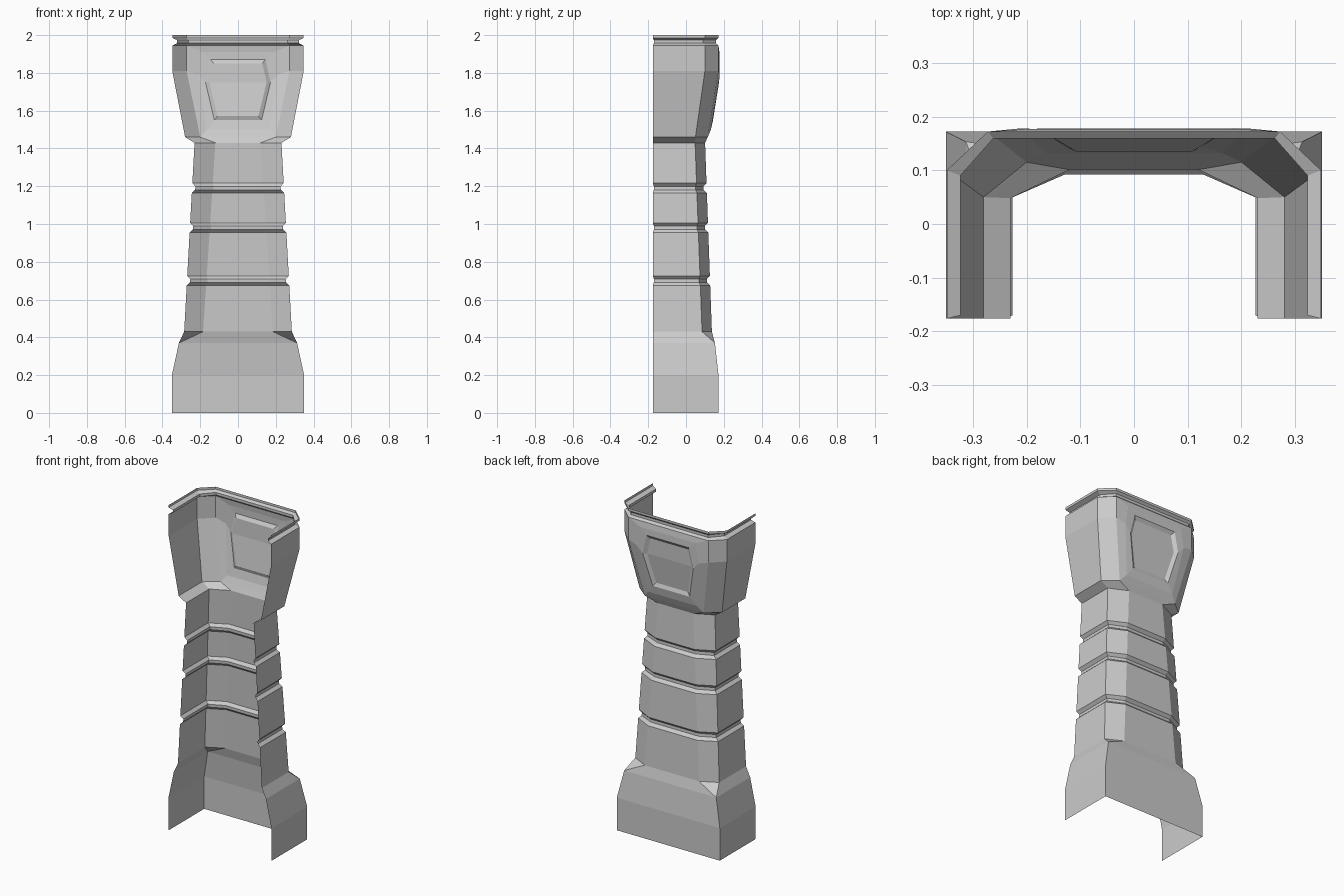
import bpy, bmesh

if "Cube" in bpy.data.objects:
    bpy.data.objects.remove(bpy.data.objects["Cube"])

FRONT = -0.176


def half_row(z, sx, cy, cx, by, front=FRONT):
    """Half of the U-shaped section: side wall, chamfer, back wall."""
    return [(sx, front, z), (sx, cy, z), (cx, by, z)]


def full(half):
    return half + [(-x, y, z) for x, y, z in reversed(half)]


def make_object(name, build):
    bm = bmesh.new()
    build(bm)
    bmesh.ops.remove_doubles(bm, verts=bm.verts, dist=0.0005)
    bmesh.ops.recalc_face_normals(bm, faces=bm.faces)
    mesh = bpy.data.meshes.new(name)
    bm.to_mesh(mesh)
    bm.free()
    ob = bpy.data.objects.new(name, mesh)
    bpy.context.collection.objects.link(ob)


def loft(bm, rows, skip_back=(), closed=False):
    """Bridge rows; skip_back lists row gaps whose back wall is left open."""
    loops = [[bm.verts.new(p) for p in full(r)] for r in rows]
    n = len(loops[0])
    for i, (a, b) in enumerate(zip(loops, loops[1:])):
        for j in range(n if closed else n - 1):
            if j == 2 and i in skip_back:
                continue
            k = (j + 1) % n
            quad = (a[j], a[k], b[k], b[j])
            if (a[j].co - a[k].co).length < 0.0005:
                quad = (a[j], b[k], b[j])
            if (quad[0].co - quad[1].co).length > 0.0005:
                bm.faces.new(quad)
    return loops


def shaft_row(z, inset=0.0):
    t = (z - 0.43) / 1.0
    mix = lambda a, b: a + (b - a) * t
    return half_row(z, mix(0.285, 0.23) - inset, mix(0.085, 0.048) - inset * 0.4,
                    mix(0.185, 0.12) - inset * 0.4, mix(0.137, 0.101) - inset,
                    FRONT + inset * 0.35)


# Square flared base, ending in corner facets under the shaft
def base(bm):
    loft(bm, [half_row(0, 0.35, 0.172, 0.35, 0.172),
              half_row(0.2, 0.35, 0.172, 0.35, 0.172),
              half_row(0.37, 0.313, 0.153, 0.313, 0.153),
              shaft_row(0.43)])


# Tapered shaft with three grooves
def shaft(bm):
    rows = [shaft_row(0.43)]
    for z in (0.70, 0.98, 1.19):
        rows += [shaft_row(z - 0.026), shaft_row(z - 0.009, 0.017),
                 shaft_row(z + 0.009, 0.017), shaft_row(z + 0.026)]
    rows.append(shaft_row(1.43))
    loft(bm, rows)


# Flared capital with rim groove and recessed back panel
def capital(bm):
    rows = [shaft_row(1.43),
            half_row(1.46, 0.28, 0.05, 0.20, 0.115),
            half_row(1.81, 0.348, 0.10, 0.272, 0.172),
            half_row(1.945, 0.348, 0.10, 0.272, 0.172),
            half_row(1.957, 0.323, 0.09, 0.262, 0.159, FRONT + 0.006),
            half_row(1.973, 0.323, 0.09, 0.262, 0.159, FRONT + 0.006),
            half_row(1.985, 0.348, 0.10, 0.272, 0.172),
            half_row(2.0, 0.348, 0.10, 0.272, 0.172)]
    loft(bm, rows, skip_back=(1, 2))
    rings = [[rows[1][2], rows[2][2], rows[3][2]],
             [(0.165, 0.132, 1.50), (0.21, 0.178, 1.79), (0.19, 0.177, 1.91)],
             [(0.125, 0.143, 1.55), (0.172, 0.175, 1.75), (0.145, 0.178, 1.87)],
             [(0.108, 0.135, 1.572), (0.152, 0.161, 1.75), (0.128, 0.164, 1.85)]]
    p = loft(bm, rings, closed=True)[-1]
    bm.faces.new((p[0], p[1], p[4], p[5]))
    bm.faces.new((p[1], p[2], p[3], p[4]))


make_object("column_base", base)
make_object("column_shaft", shaft)
make_object("column_capital", capital)
